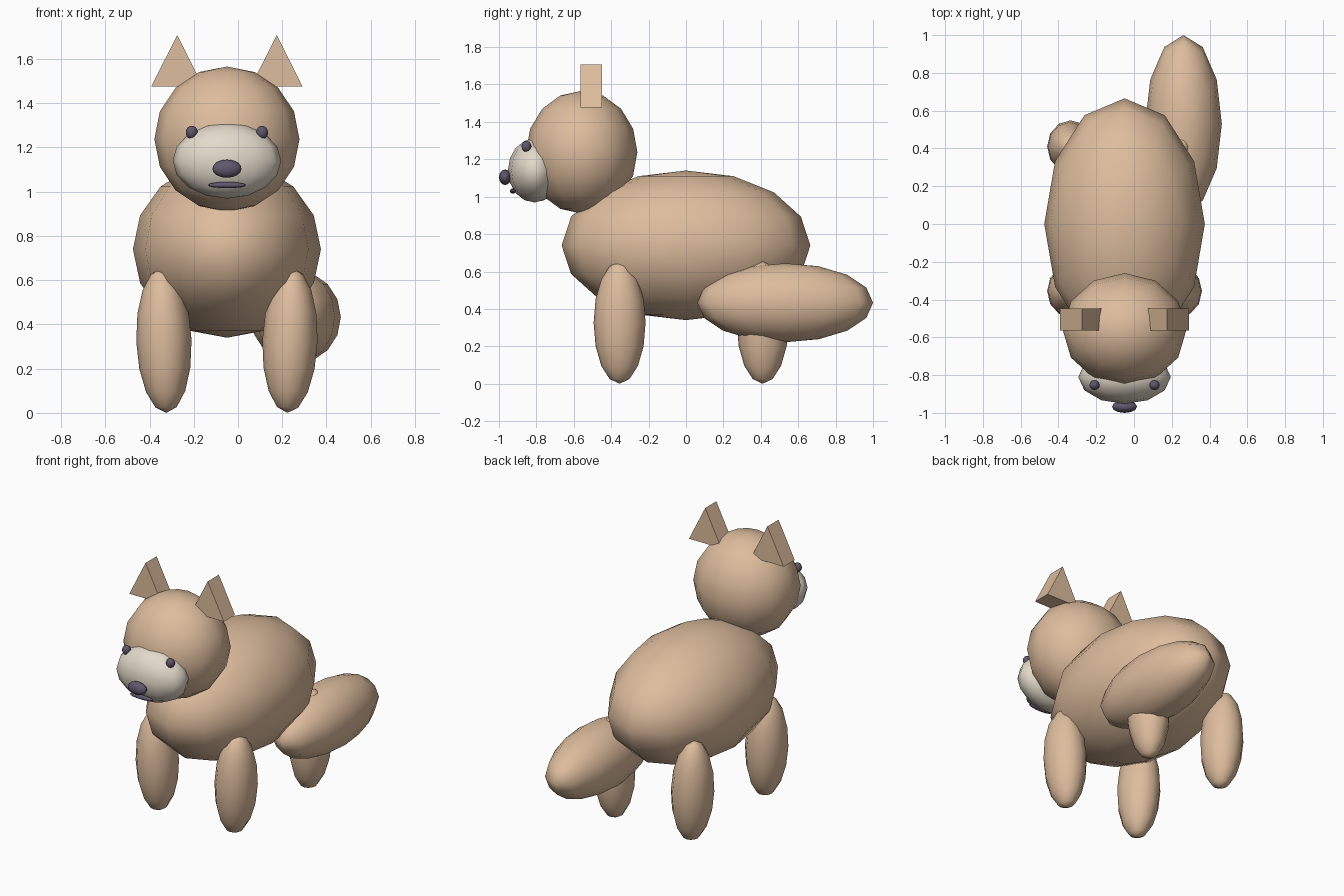
import bpy, math

if "Cube" in bpy.data.objects:
    bpy.data.objects.remove(bpy.data.objects["Cube"])


def material(name, color):
    m = bpy.data.materials.new(name)
    m.diffuse_color = (*color, 1)
    m.use_nodes = True
    m.node_tree.nodes["Principled BSDF"].inputs["Base Color"].default_value = m.diffuse_color
    return m


TAN = material("tan fur", (0.73, 0.51, 0.34))
CREAM = material("pale muzzle", (0.77, 0.70, 0.59))
DARK = material("dark violet grey", (0.115, 0.095, 0.15))
CX = -0.05  # symmetry plane of the animal; the tail makes it off-centre


def ellipsoid(name, center, radii, mat, tilt=0.0):
    """Smooth 12 x 8 sphere with its poles along z."""
    bpy.ops.mesh.primitive_uv_sphere_add(segments=12, ring_count=8, radius=1,
                                         location=center,
                                         rotation=(0, math.radians(tilt), 0))
    ob = bpy.context.object
    ob.name = name
    ob.scale = radii
    ob.data.materials.append(mat)
    ob.data.shade_smooth()
    return ob


def ear(name, x):
    """Flat triangular prism."""
    half, z0, z1 = 0.117, 1.476, 1.708
    tri = [(x - half, z0), (x + half, z0), (x, z1)]
    verts = [(px, y, pz) for y in (-0.563, -0.448) for px, pz in tri]
    faces = [(0, 1, 2), (5, 4, 3), (0, 3, 4, 1), (1, 4, 5, 2), (2, 5, 3, 0)]
    me = bpy.data.meshes.new(name)
    me.from_pydata(verts, [], faces)
    me.materials.append(TAN)
    bpy.context.collection.objects.link(bpy.data.objects.new(name, me))


# Body, head and tail
ellipsoid("body", (CX, 0, 0.74), (0.425, 0.665, 0.40), TAN)
ellipsoid("head", (CX, -0.558, 1.238), (0.328, 0.298, 0.328), TAN)
ellipsoid("tail", (0.262, 0.53, 0.433), (0.203, 0.47, 0.211), TAN)

# Face
ellipsoid("muzzle", (CX, -0.81, 1.14), (0.245, 0.142, 0.171), CREAM)
ellipsoid("nose", (CX, -0.967, 1.104), (0.066, 0.033, 0.041), DARK)
ellipsoid("mouth", (CX, -0.925, 1.03), (0.085, 0.016, 0.014), DARK)

# Paired parts
for side, s in (("left", -1), ("right", 1)):
    ellipsoid(f"{side}_eye", (CX + s * 0.159, -0.853, 1.268),
              (0.027, 0.026, 0.03), DARK)
    ear(f"{side}_ear", CX + s * 0.225)
    for end, y in (("front", -0.355), ("back", 0.41)):
        ellipsoid(f"{end}_{side}_leg", (CX + s * 0.285, y, 0.327),
                  (0.125, 0.139, 0.327), TAN, s * 2)
